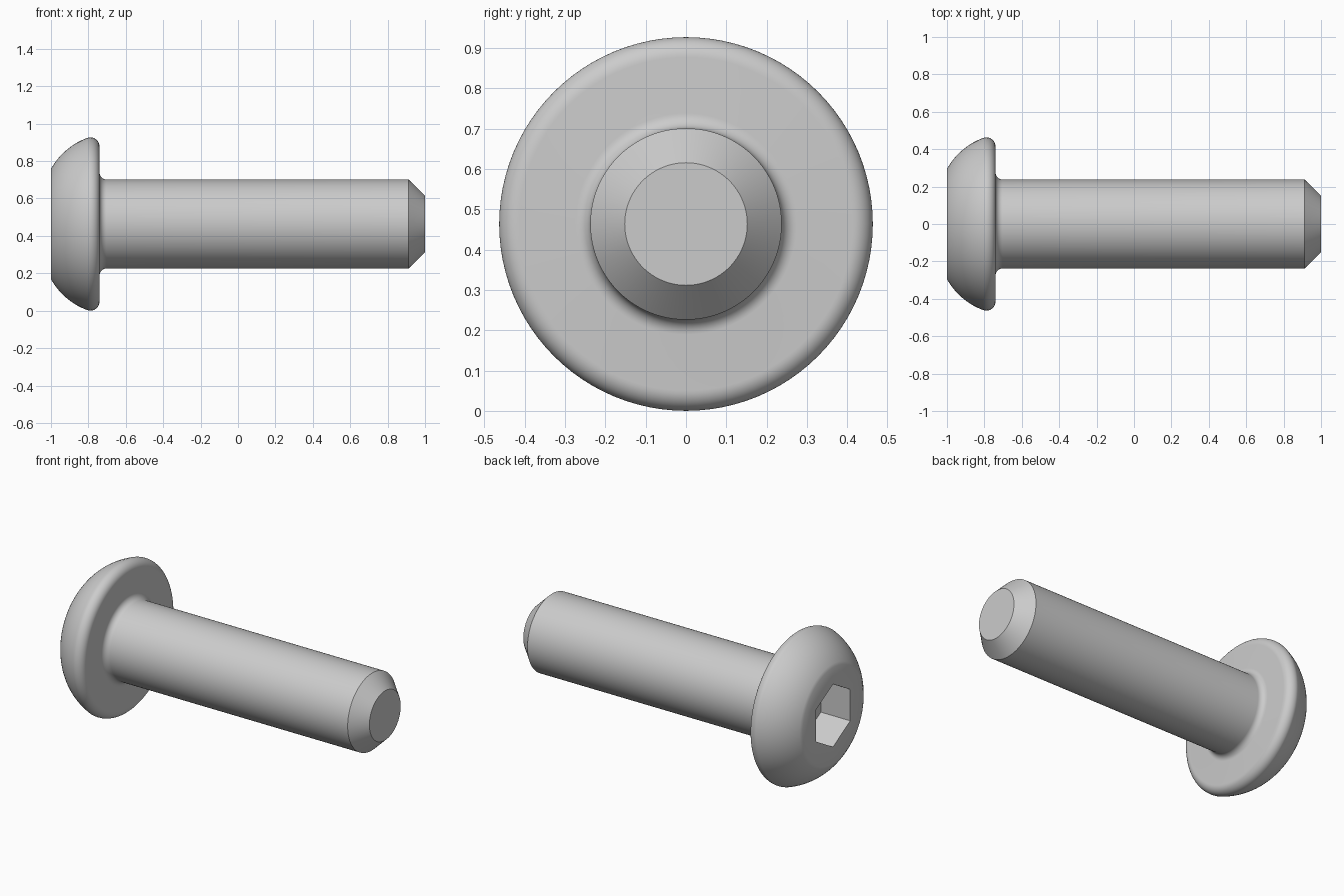
import bpy, bmesh, math

if "Cube" in bpy.data.objects:
    bpy.data.objects.remove(bpy.data.objects["Cube"])

SEG = 96                 # divisible by 6 so the socket corners land on vertices
AXIS_Z = 0.4635          # height of the screw axis
HEX_R = 0.193            # socket corner radius


def arc(cx, cr, rad, a0, a1, n):
    """Profile points (x, radius) along an arc, angles in degrees."""
    return [(cx + rad * math.cos(math.radians(a0 + (a1 - a0) * i / n)),
             cr + rad * math.sin(math.radians(a0 + (a1 - a0) * i / n)))
            for i in range(n + 1)]


def hex_scale(a):
    """Radius factor that turns a circle into a hexagon, corners up and down."""
    return math.cos(math.pi / 6) / math.cos(a % (math.pi / 3) - math.pi / 6)


# Outline from the socket floor, over the head and down the shank
profile = [(-0.80, HEX_R, True), (-1.0, HEX_R, True)]
outline = arc(-0.683, 0.119, 0.3625, 151, 110, 14)      # domed head
outline += arc(-0.79, 0.4135, 0.05, 110, 0, 12)[1:]     # rounded rim
outline += arc(-0.703, 0.2745, 0.037, 180, 270, 8)      # fillet under head
outline += [(0.912, 0.2375), (1.0, 0.152)]              # shank and chamfer
outline[0] = (-1.0, outline[0][1])
profile += [(x, r, False) for x, r in outline]

# Revolve the outline around the x axis
bm = bmesh.new()
rings = []
for x, r, is_hex in profile:
    ring = []
    for i in range(SEG):
        a = 2 * math.pi * i / SEG
        rad = r * hex_scale(a) if is_hex else r
        ring.append(bm.verts.new((x, rad * math.sin(a), AXIS_Z + rad * math.cos(a))))
    rings.append(ring)
for a, b in zip(rings, rings[1:]):
    for i in range(SEG):
        j = (i + 1) % SEG
        bm.faces.new((a[i], a[j], b[j], b[i]))
bm.faces.new(rings[0])       # socket floor
bm.faces.new(rings[-1])      # shank tip
bmesh.ops.recalc_face_normals(bm, faces=bm.faces)

mesh = bpy.data.meshes.new("button_head_screw")
bm.to_mesh(mesh)
bm.free()
screw = bpy.data.objects.new("button_head_screw", mesh)
bpy.context.collection.objects.link(screw)

# Plain grey metal
steel = bpy.data.materials.new("steel_grey")
steel.diffuse_color = (0.6, 0.6, 0.6, 1)
steel.use_nodes = True
steel.node_tree.nodes["Principled BSDF"].inputs["Base Color"].default_value = steel.diffuse_color
mesh.materials.append(steel)

bpy.context.view_layer.objects.active = screw
screw.select_set(True)
bpy.ops.object.shade_smooth_by_angle(angle=math.radians(32))
